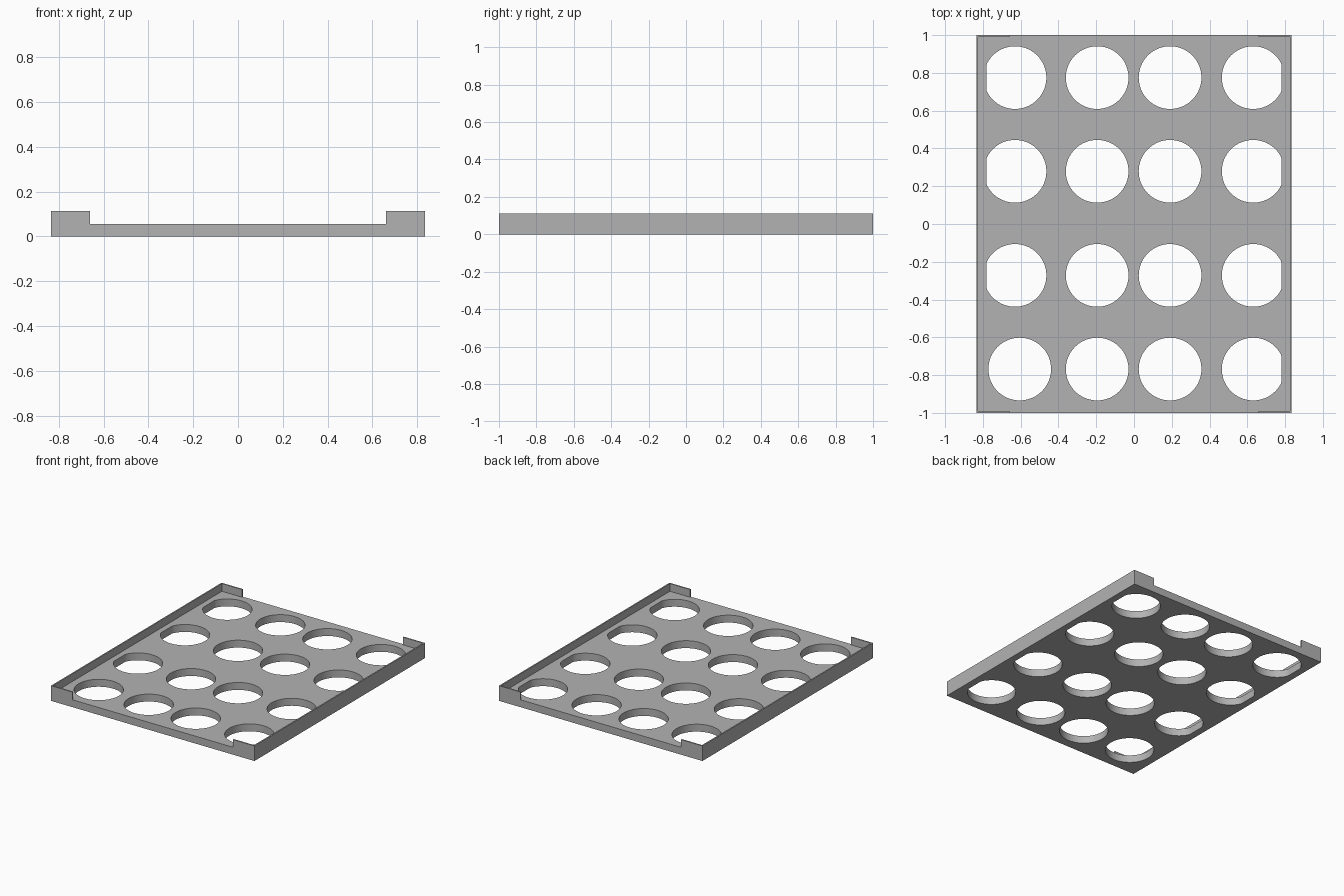
import bpy
import bmesh
from mathutils import Matrix

cube = bpy.data.objects.get("Cube")
if cube:
    bpy.data.objects.remove(cube, do_unlink=True)

HALF_X, HALF_Y = 0.835, 1.0      # tray half sizes
FLOOR, RIM = 0.055, 0.112        # floor thickness, wall height
WALL = 0.01                      # wall thickness
TAB_X = 0.66                     # inner end of corner tabs
RADIUS, CLIP = 0.166, 0.782      # hole radius, flat limit of outer holes
COLS = (-0.63, -0.195, 0.191, 0.631)
ROWS = (0.775, 0.279, -0.272, -0.768)

grey = bpy.data.materials.new("plain grey")
grey.use_nodes = True
colour = (0.45, 0.45, 0.45, 1)
grey.diffuse_color = colour
grey.node_tree.nodes["Principled BSDF"].inputs["Base Color"].default_value = colour


def add_object(name, bm):
    bmesh.ops.recalc_face_normals(bm, faces=bm.faces)
    mesh = bpy.data.meshes.new(name)
    bm.to_mesh(mesh)
    bm.free()
    mesh.materials.append(grey)
    obj = bpy.data.objects.new(name, mesh)
    bpy.context.collection.objects.link(obj)
    return obj


# Tray: U-shaped profile with thin side walls, extruded front to back
bm = bmesh.new()
half = [(HALF_X, 0), (HALF_X, RIM), (HALF_X - WALL, RIM), (HALF_X - WALL, FLOOR)]
profile = half + [(-x, z) for x, z in reversed(half)]
face = bm.faces.new([bm.verts.new((x, -HALF_Y, z)) for x, z in profile])
ext = bmesh.ops.extrude_face_region(bm, geom=[face])["geom"]
bmesh.ops.translate(bm, vec=(0, 2 * HALF_Y, 0),
                    verts=[g for g in ext if isinstance(g, bmesh.types.BMVert)])
tray = add_object("tray", bm)

# Round holes, flattened where they come near the side walls
bm = bmesh.new()
for y in ROWS:
    for x in COLS:
        if x == COLS[0] and y == ROWS[-1]:
            x = -0.605           # this corner hole sits slightly inward
        bmesh.ops.create_cone(bm, cap_ends=True, segments=64, radius1=RADIUS,
                              radius2=RADIUS, depth=0.3,
                              matrix=Matrix.Translation((x, y, 0)))
for v in bm.verts:
    v.co.x = max(-CLIP, min(CLIP, v.co.x))
cutter = add_object("hole_cutter", bm)
cutter.hide_render = True

cut = tray.modifiers.new("holes", "BOOLEAN")
cut.operation = "DIFFERENCE"
cut.solver = "EXACT"
cut.object = cutter
bpy.context.view_layer.update()
graph = bpy.context.evaluated_depsgraph_get()
cut_mesh = bpy.data.meshes.new_from_object(tray.evaluated_get(graph))
tray.modifiers.clear()
tray.data = cut_mesh
bpy.data.objects.remove(cutter, do_unlink=True)

# Corner tabs: short raised end walls at the four corners
length = HALF_X - WALL - TAB_X
for sx, side in ((1, "left"), (-1, "right")):
    for sy, end in ((-1, "front"), (1, "back")):
        bm = bmesh.new()
        centre = (sx * (TAB_X + length / 2), sy * (HALF_Y - WALL / 2), (FLOOR + RIM) / 2)
        bmesh.ops.create_cube(bm, size=1, matrix=Matrix.Translation(centre)
                              @ Matrix.Diagonal((length, WALL, RIM - FLOOR, 1)))
        add_object(f"{end}_{side}_corner_tab", bm)

# Smooth hole walls, sharp edges elsewhere
bpy.ops.object.select_all(action="DESELECT")
tray.select_set(True)
bpy.context.view_layer.objects.active = tray
bpy.ops.object.shade_smooth_by_angle()
